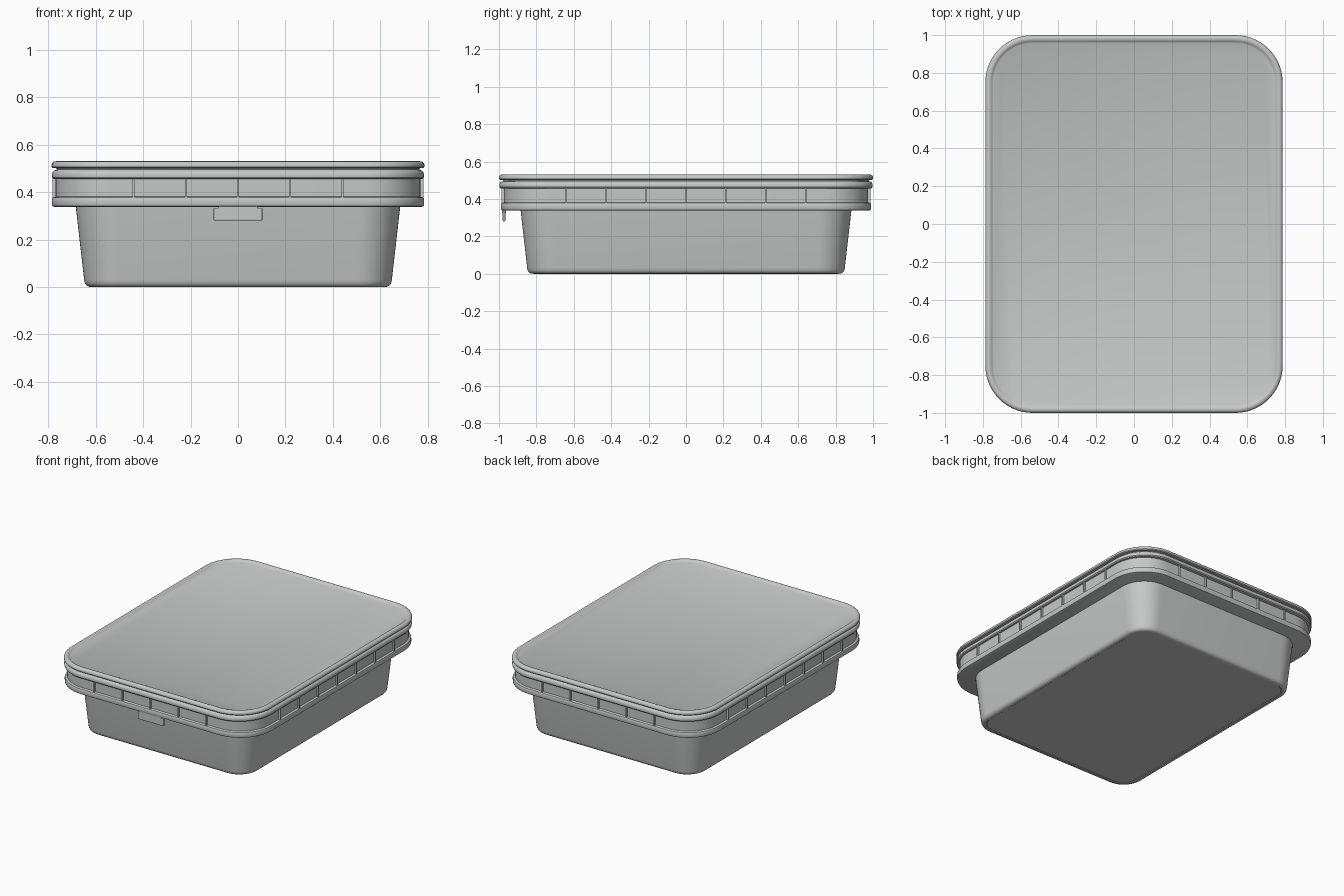
import bpy, bmesh
from math import cos, sin, pi, radians

cube = bpy.data.objects.get("Cube")
if cube:
    bpy.data.objects.remove(cube, do_unlink=True)

grey = bpy.data.materials.new("light grey plastic")
grey.use_nodes = True
colour = (0.56, 0.58, 0.57, 1)
grey.diffuse_color = colour
grey.node_tree.nodes["Principled BSDF"].inputs["Base Color"].default_value = colour


def finish(name, bm):
    bmesh.ops.recalc_face_normals(bm, faces=bm.faces)
    mesh = bpy.data.meshes.new(name)
    bm.to_mesh(mesh)
    bm.free()
    mesh.materials.append(grey)
    ob = bpy.data.objects.new(name, mesh)
    bpy.context.collection.objects.link(ob)
    return ob


def rounded_loft(name, hx, hy, radius, section, steps=14):
    """Sweep a section of (inset, height) around a rounded rectangle."""
    bm = bmesh.new()
    rings = []
    for inset, z in section:
        r = max(radius - inset, 0.02)
        cx, cy = hx - inset - r, hy - inset - r
        ring = []
        for q, (sx, sy) in enumerate([(1, 1), (-1, 1), (-1, -1), (1, -1)]):
            for i in range(steps + 1):
                a = pi / 2 * (q + i / steps)
                ring.append(bm.verts.new((sx * cx + r * cos(a), sy * cy + r * sin(a), z)))
        rings.append(ring)
    for low, high in zip(rings, rings[1:]):
        for i in range(len(low)):
            j = (i + 1) % len(low)
            bm.faces.new((low[i], low[j], high[j], high[i]))
    bm.faces.new(rings[0])
    bm.faces.new(rings[-1])
    ob = finish(name, bm)
    bpy.ops.object.select_all(action='DESELECT')
    bpy.context.view_layer.objects.active = ob
    ob.select_set(True)
    bpy.ops.object.shade_smooth_by_angle(angle=radians(35))
    return ob


def box(name, x, y, z):
    bm = bmesh.new()
    bmesh.ops.create_cube(bm, size=1)
    for v in bm.verts:
        for k, (a, b) in enumerate((x, y, z)):
            v.co[k] = a if v.co[k] < 0 else b
    return finish(name, bm)


# Tapered tub with a softened foot
rounded_loft("tub_body", 0.685, 0.885, 0.18, [
    (0.075, 0.004), (0.07, 0.0), (0.056, 0.001), (0.046, 0.006),
    (0.039, 0.016), (0.036, 0.03), (0.0, 0.345)])

# Skirt around the tub: bottom bead and recessed band
rounded_loft("tub_skirt", 0.785, 0.99, 0.245, [
    (0.01, 0.338), (0.003, 0.341), (0.0, 0.348), (0.0, 0.37),
    (0.003, 0.377), (0.009, 0.38), (0.016, 0.382), (0.016, 0.462)])

# Lid: lower bead, groove, upper bead and sunken top panel
rounded_loft("lid", 0.787, 1.0, 0.25, [
    (0.022, 0.455), (0.008, 0.457), (0.003, 0.463), (0.002, 0.475),
    (0.005, 0.485), (0.012, 0.492), (0.022, 0.495), (0.022, 0.501),
    (0.006, 0.502), (0.001, 0.507), (0.0, 0.515), (0.003, 0.523),
    (0.01, 0.529), (0.02, 0.531), (0.03, 0.528), (0.036, 0.522),
    (0.042, 0.519)])

# Thin ribs across the recessed band on all four sides
for side, s in (("front", -1), ("back", 1)):
    for i in range(-2, 3):
        x = i * 0.22
        box(f"{side}_rib", (x - 0.004, x + 0.004),
            sorted((s * 0.96, s * 0.987)), (0.375, 0.46))
for side, s in (("right", -1), ("left", 1)):
    for i in range(-3, 4):
        y = i * 0.213
        box(f"{side}_rib", sorted((s * 0.76, s * 0.782)),
            (y - 0.004, y + 0.004), (0.375, 0.46))

# Tamper tab hanging under the front of the skirt
tab = box("front_tab", (-0.103, 0.103), (-0.98, -0.966), (0.28, 0.334))
bevel = tab.modifiers.new("soft_edges", 'BEVEL')
bevel.width = 0.005
bevel.segments = 2
box("front_tab_neck", (-0.083, 0.083), (-0.984, -0.962), (0.325, 0.345))
